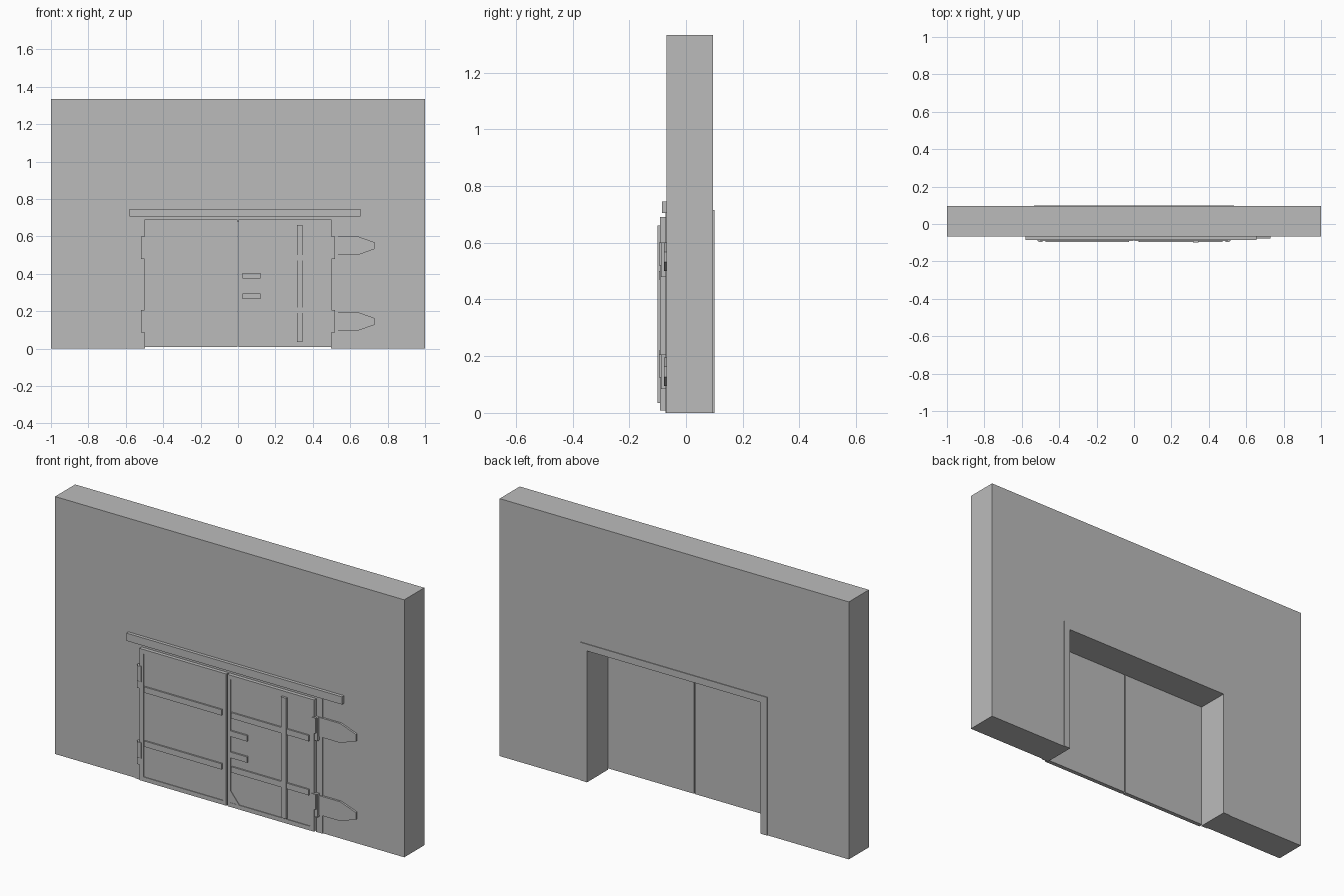
import bpy, bmesh

cube = bpy.data.objects.get("Cube")
if cube:
    bpy.data.objects.remove(cube, do_unlink=True)

grey = bpy.data.materials.new("plain grey")
grey.use_nodes = True
colour = (0.5, 0.5, 0.5, 1)
grey.diffuse_color = colour
grey.node_tree.nodes["Principled BSDF"].inputs["Base Color"].default_value = colour

WALL_FRONT, WALL_BACK, WALL_TOP = -0.068, 0.096, 1.333


def extrude(name, outline, y0, y1):
    """Extrude a front outline of (x, z) points from y0 (front) to y1 (back)."""
    bm = bmesh.new()
    face = bm.faces.new([bm.verts.new((x, y0, z)) for x, z in outline])
    grown = bmesh.ops.extrude_face_region(bm, geom=[face], use_keep_orig=True)
    verts = [v for v in grown["geom"] if isinstance(v, bmesh.types.BMVert)]
    bmesh.ops.translate(bm, verts=verts, vec=(0, y1 - y0, 0))
    bmesh.ops.recalc_face_normals(bm, faces=bm.faces[:])
    mesh = bpy.data.meshes.new(name)
    bm.to_mesh(mesh)
    bm.free()
    mesh.materials.append(grey)
    obj = bpy.data.objects.new(name, mesh)
    bpy.context.collection.objects.link(obj)
    return obj


def box(name, x0, x1, z0, z1, y0, y1):
    return extrude(name, [(x0, z0), (x1, z0), (x1, z1), (x0, z1)], y0, y1)


def arch(name, outer, outer_top, inner, inner_top, y0, y1):
    """Rectangle with a doorway cut up from its bottom edge."""
    return extrude(name, [(-outer, 0), (-inner, 0), (-inner, inner_top), (inner, inner_top),
                          (inner, 0), (outer, 0), (outer, outer_top), (-outer, outer_top)], y0, y1)


# Wall with doorway, lining and header rail
arch("wall", 1, WALL_TOP, 0.535, 0.715, WALL_FRONT, WALL_BACK)
arch("door_frame", 0.535, 0.715, 0.497, 0.68, -0.073, 0.1)
box("header_rail", -0.58, 0.655, 0.705, 0.745, -0.085, WALL_FRONT)

for side, label in ((-1, "right"), (1, "left")):
    def part(name, a, b, z0, z1, y0, y1):
        x0, x1 = sorted((side * a, side * b))
        return box(f"{label}_{name}", x0, x1, z0, z1, y0, y1)

    # Door leaf: recessed panel inside a raised border
    part("door_panel", 0.003, 0.5, 0.008, 0.69, -0.088, -0.07)
    part("inner_stile", 0.003, 0.022, 0.008, 0.69, -0.092, -0.088)
    part("outer_stile", 0.478, 0.5, 0.008, 0.69, -0.092, -0.088)
    part("bottom_border", 0.022, 0.478, 0.008, 0.03, -0.092, -0.088)
    part("top_border", 0.022, 0.478, 0.668, 0.69, -0.092, -0.088)

    # Cross bars and hinges
    for level, bar_z, hinge_z in (("upper", 0.47, 0.48), ("lower", 0.19, 0.085)):
        part(f"{level}_cross_bar", 0.028, 0.472, bar_z, bar_z + 0.03, -0.096, -0.088)
        part(f"{level}_hinge", 0.497, 0.518, hinge_z, hinge_z + 0.12, -0.088, -0.073)
        part(f"{level}_hinge_knuckle", 0.488, 0.51, hinge_z + 0.04, hinge_z + 0.12, -0.096, -0.08)

# Tapered hinge straps fixed to the wall on one side
for level, z in (("upper", 0.55), ("lower", 0.145)):
    extrude(f"{level}_wall_strap",
            [(0.5, z - 0.05), (0.64, z - 0.05), (0.73, z - 0.018), (0.73, z + 0.018),
             (0.64, z + 0.05), (0.5, z + 0.05)], -0.078, WALL_FRONT)

# Upright beam, latch bars and corner plate on the working leaf
box("upright_beam", 0.315, 0.345, 0.035, 0.66, -0.1, -0.088)
for level, z in (("upper", 0.375), ("lower", 0.265)):
    box(f"{level}_latch_bar", 0.025, 0.12, z, z + 0.03, -0.097, -0.088)
extrude("corner_plate", [(0.022, 0.03), (0.07, 0.03), (0.022, 0.09)], -0.091, -0.088)
